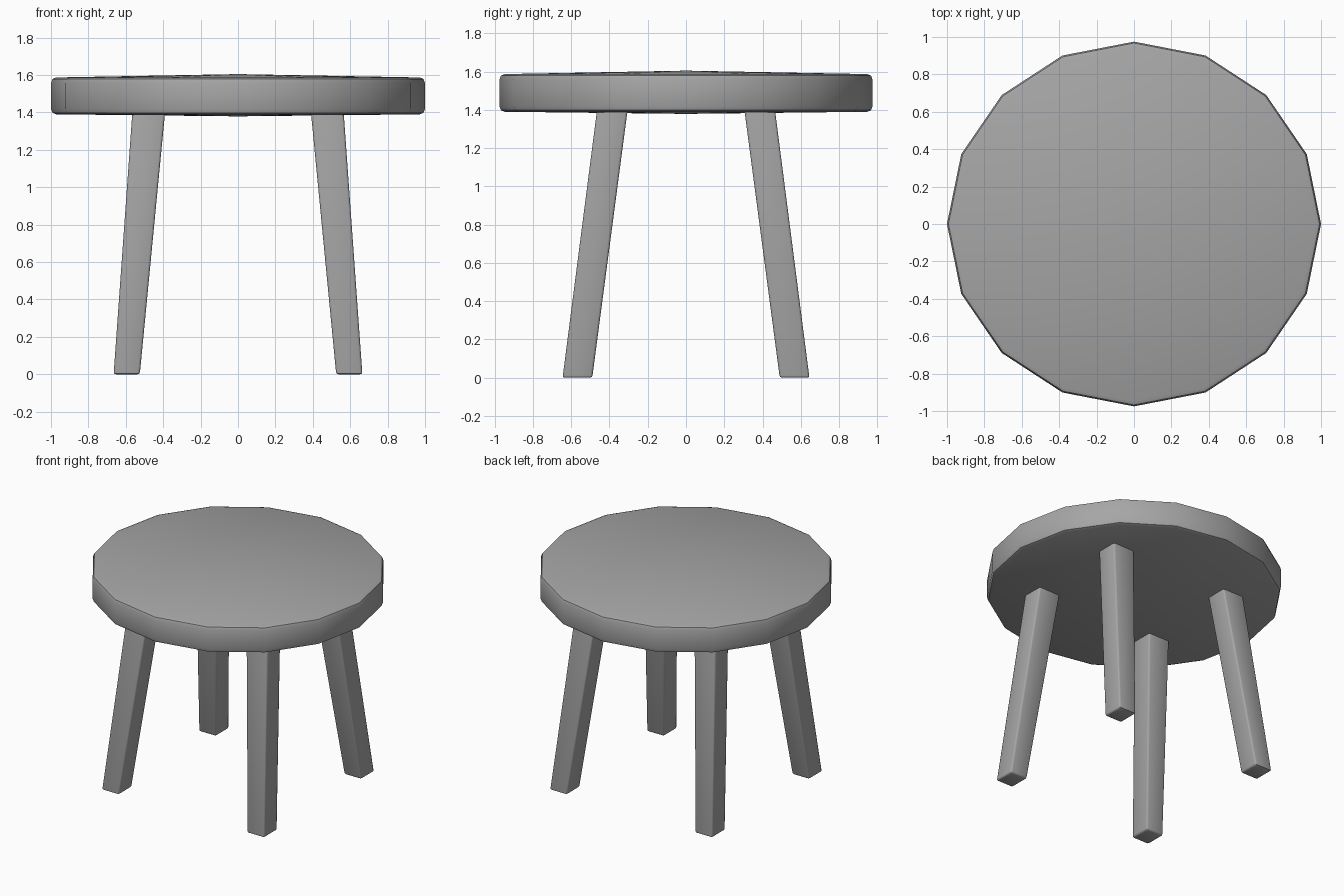
import bpy, bmesh, math

if "Cube" in bpy.data.objects:
    bpy.data.objects.remove(bpy.data.objects["Cube"])

grey = bpy.data.materials.new("plain grey")
grey.diffuse_color = (0.38, 0.38, 0.38, 1)
grey.use_nodes = True
grey.node_tree.nodes["Principled BSDF"].inputs["Base Color"].default_value = grey.diffuse_color


def finish(name, bm, angle):
    bmesh.ops.recalc_face_normals(bm, faces=bm.faces)
    me = bpy.data.meshes.new(name)
    bm.to_mesh(me)
    bm.free()
    me.materials.append(grey)
    ob = bpy.data.objects.new(name, me)
    bpy.context.collection.objects.link(ob)
    bpy.ops.object.select_all(action='DESELECT')
    ob.select_set(True)
    bpy.context.view_layer.objects.active = ob
    bpy.ops.object.shade_smooth_by_angle(angle=math.radians(angle))
    return ob


# Seat: 16-sided slab with softened rim and very slightly domed faces
SIDES, RY = 16, 0.975
profile = [(0.972, 1.587), (0.992, 1.579), (1.0, 1.557),
           (1.0, 1.42), (0.992, 1.398), (0.972, 1.39)]
bm = bmesh.new()
rings = []
for r, z in profile:
    rings.append([bm.verts.new((r * math.cos(math.tau * i / SIDES),
                                r * RY * math.sin(math.tau * i / SIDES), z))
                  for i in range(SIDES)])
top = bm.verts.new((0, 0, 1.605))
bottom = bm.verts.new((0, 0, 1.379))
for i in range(SIDES):
    j = (i + 1) % SIDES
    for a, b in zip(rings, rings[1:]):
        bm.faces.new((a[i], a[j], b[j], b[i]))
    bm.faces.new((top, rings[0][i], rings[0][j]))
    bm.faces.new((bottom, rings[-1][j], rings[-1][i]))
finish("seat", bm, 26)


# Legs: splayed square posts, slightly thicker at the top, edges softened
def leg(name, sx, sy):
    levels = [(0.0, (0.525, 0.665), (0.49, 0.645)),
              (1.40, (0.39, 0.565), (0.305, 0.465))]
    bm = bmesh.new()
    lo, hi = [[bm.verts.new((sx * x[a], sy * y[b], z))
               for a, b in ((0, 0), (1, 0), (1, 1), (0, 1))]
              for z, x, y in levels]
    bm.faces.new(lo)
    bm.faces.new(hi)
    for i in range(4):
        j = (i + 1) % 4
        bm.faces.new((lo[i], lo[j], hi[j], hi[i]))
    edges = [e for e in bm.edges if min(v.co.z for v in e.verts) < 1]
    bmesh.ops.bevel(bm, geom=edges, offset=0.012, segments=2,
                    profile=0.5, affect='EDGES')
    finish(name, bm, 50)


for y_name, sy in (("front", -1), ("back", 1)):
    for x_name, sx in (("left", -1), ("right", 1)):
        leg(f"{y_name}_{x_name}_leg", sx, sy)
